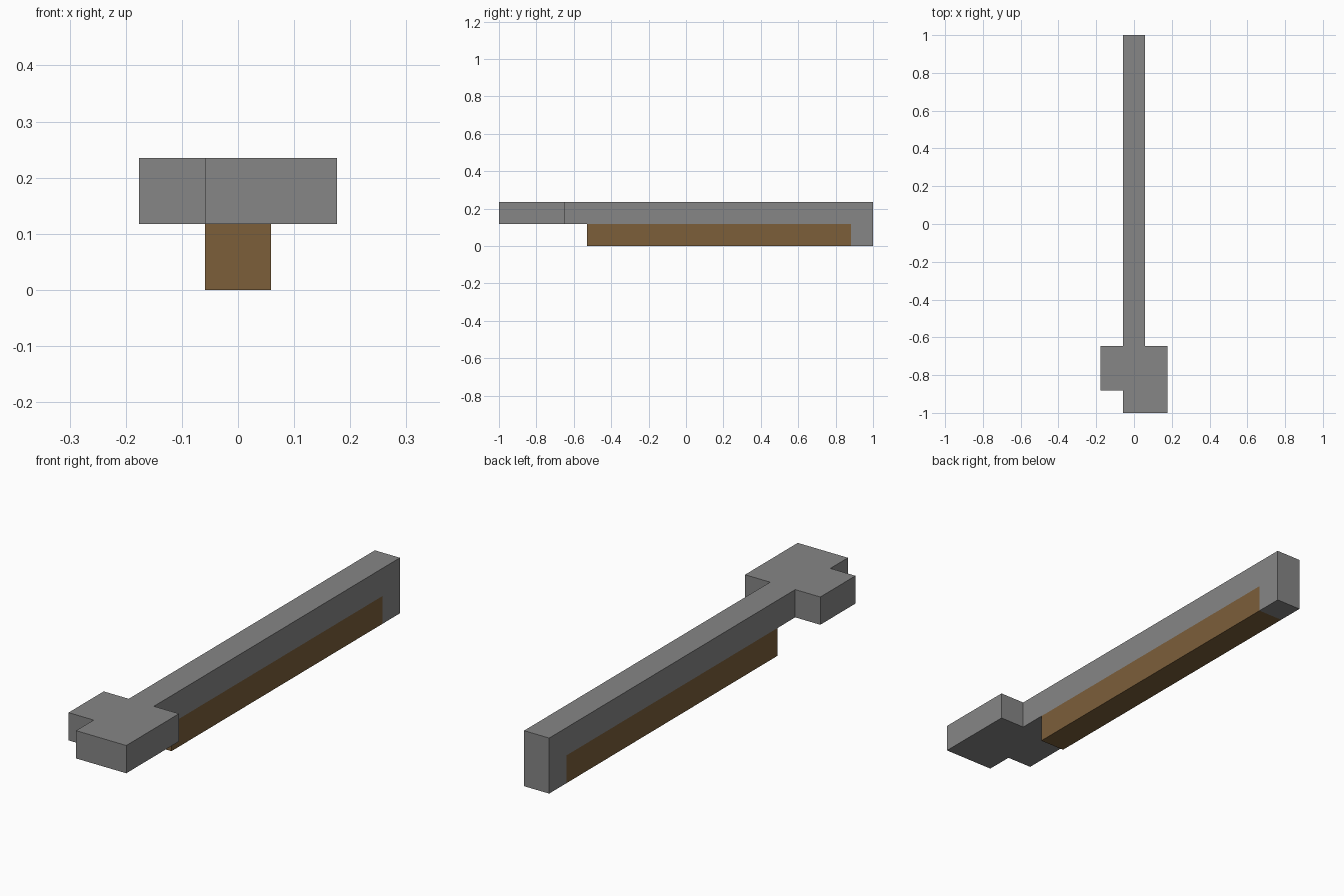
import bpy
import bmesh
from mathutils import Vector

if "Cube" in bpy.data.objects:
    bpy.data.objects.remove(bpy.data.objects["Cube"], do_unlink=True)

U = 2 / 17  # one block; the model is 17 blocks long


def material(name, rgb):
    mat = bpy.data.materials.new(name)
    mat.use_nodes = True
    color = (*rgb, 1)
    mat.diffuse_color = color
    mat.node_tree.nodes["Principled BSDF"].inputs["Base Color"].default_value = color
    return mat


def raise_faces(bm, faces, height):
    geom = bmesh.ops.extrude_face_region(bm, geom=faces)["geom"]
    verts = [g for g in geom if isinstance(g, bmesh.types.BMVert)]
    bmesh.ops.translate(bm, verts=verts, vec=Vector((0, 0, height * U)))


def flat_face(bm, points, z):
    # points are in blocks, with y counted from the front end
    return bm.faces.new([bm.verts.new((x * U, y * U - 1, z * U)) for x, y in points])


def finish(bm, name, mat):
    bmesh.ops.recalc_face_normals(bm, faces=bm.faces[:])
    mesh = bpy.data.meshes.new(name)
    bm.to_mesh(mesh)
    bm.free()
    mesh.materials.append(mat)
    obj = bpy.data.objects.new(name, mesh)
    bpy.context.collection.objects.link(obj)
    return obj


gray = material("stone gray", (0.24, 0.24, 0.24))
brown = material("wood brown", (0.2, 0.114, 0.042))

# Head and shaft: one plan outline, with the tip block as its own face
bm = bmesh.new()
outline = [(-0.5, 0), (1.5, 0), (1.5, 3), (0.5, 3), (0.5, 16),
           (-0.5, 16), (-0.5, 3), (-1.5, 3), (-1.5, 1), (-0.5, 1)]
plan = flat_face(bm, outline, 1)
tip = flat_face(bm, [(-0.5, 16), (0.5, 16), (0.5, 17), (-0.5, 17)], 1)
bmesh.ops.remove_doubles(bm, verts=bm.verts[:], dist=0.001)
raise_faces(bm, bm.faces[:], 1)

# Tip block turned down to the ground
bm.normal_update()
tip = [f for f in bm.faces if abs(f.normal.z) > 0.9
       and f.calc_center_median().z < 1.5 * U
       and f.calc_center_median().y > 15 * U - 1]
raise_faces(bm, tip, -1)
finish(bm, "head_and_shaft", gray)

# Wooden grip under the shaft
bm = bmesh.new()
grip = flat_face(bm, [(-0.5, 4), (0.5, 4), (0.5, 16), (-0.5, 16)], 0)
raise_faces(bm, [grip], 1)
finish(bm, "grip", brown)
